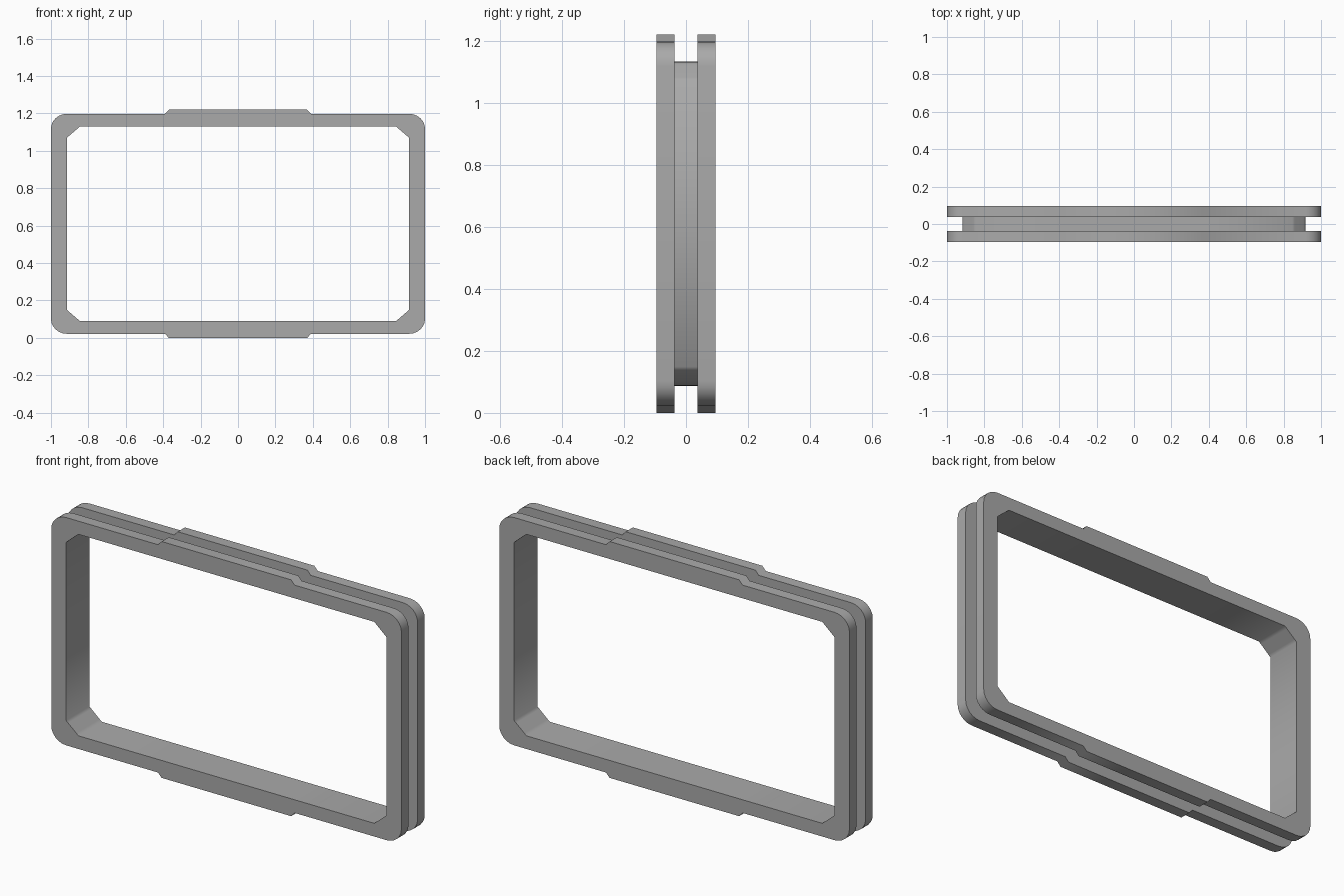
import bpy
import bmesh
import math

cube = bpy.data.objects.get("Cube")
if cube:
    bpy.data.objects.remove(cube, do_unlink=True)

MID_Z = 0.61          # height of the frame centre
HALF_DEPTH = 0.095    # outer face of each flange
GROOVE = 0.037        # half width of the groove between flanges
ARC_STEPS = 6

# One quarter of the outline: matching outer and inner points around the centre
outer = [(0.37, 0.61), (0.39, 0.588)]
inner = [(0.37, 0.52), (0.39, 0.52)]
for i in range(ARC_STEPS + 1):
    f = i / ARC_STEPS
    a = math.radians(90 * (1 - f))
    outer.append((0.915 + 0.085 * math.cos(a), 0.508 + 0.08 * math.sin(a)))
    inner.append((0.845 + 0.07 * f, 0.52 - 0.06 * f))


def full_loop(quarter):
    """Mirror a quarter outline into a closed loop."""
    half = quarter + [(x, -z) for x, z in reversed(quarter)]
    return half + [(-x, z) for x, z in reversed(half)]


outer_loop, inner_loop = full_loop(outer), full_loop(inner)

# Cross-section: fraction from inner to outer edge, and depth
section = [
    (0, -HALF_DEPTH), (0, HALF_DEPTH),
    (1, HALF_DEPTH), (1, GROOVE),
    (0.03, GROOVE), (0.03, -GROOVE),
    (1, -GROOVE), (1, -HALF_DEPTH),
]

# Sweep the section around the outline
bm = bmesh.new()
rings = []
for t, y in section:
    rings.append([
        bm.verts.new((ix + (ox - ix) * t, y, MID_Z + iz + (oz - iz) * t))
        for (ox, oz), (ix, iz) in zip(outer_loop, inner_loop)
    ])
count = len(outer_loop)
for k, ring in enumerate(rings):
    after = rings[(k + 1) % len(rings)]
    for i in range(count):
        j = (i + 1) % count
        bm.faces.new((ring[i], ring[j], after[j], after[i]))
bmesh.ops.recalc_face_normals(bm, faces=bm.faces)

mesh = bpy.data.meshes.new("grooved_frame")
bm.to_mesh(mesh)
bm.free()
frame = bpy.data.objects.new("grooved_frame", mesh)
bpy.context.collection.objects.link(frame)

# Plain grey finish
grey = bpy.data.materials.new("mid_grey")
grey.use_nodes = True
colour = (0.4, 0.4, 0.4, 1)
grey.diffuse_color = colour
grey.node_tree.nodes["Principled BSDF"].inputs["Base Color"].default_value = colour
mesh.materials.append(grey)

# Soft corners, crisp flange edges
bpy.ops.object.select_all(action="DESELECT")
frame.select_set(True)
bpy.context.view_layer.objects.active = frame
bpy.ops.object.shade_smooth_by_angle(angle=math.radians(60))
